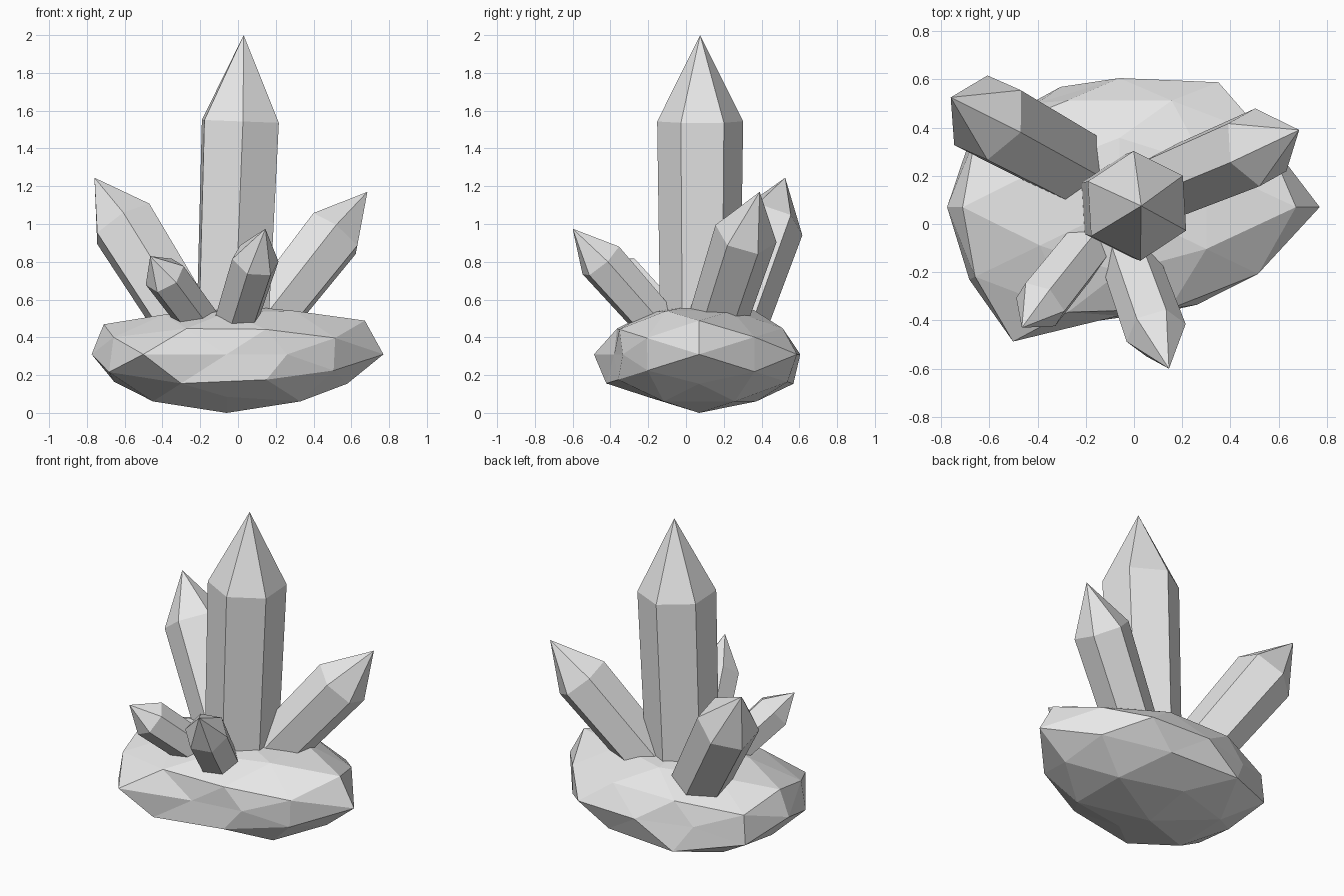
import bpy, bmesh, math
from mathutils import Vector

if "Cube" in bpy.data.objects:
    bpy.data.objects.remove(bpy.data.objects["Cube"])

stone = bpy.data.materials.new("pale_grey_stone")
stone.diffuse_color = (0.8, 0.8, 0.8, 1)
stone.use_nodes = True
stone.node_tree.nodes["Principled BSDF"].inputs["Base Color"].default_value = stone.diffuse_color


def make_object(name, bm):
    bmesh.ops.recalc_face_normals(bm, faces=bm.faces)
    mesh = bpy.data.meshes.new(name)
    bm.to_mesh(mesh)
    bm.free()
    mesh.materials.append(stone)
    obj = bpy.data.objects.new(name, mesh)
    bpy.context.collection.objects.link(obj)
    return obj


def crystal(name, base, tip, ring_dist, r0, r1, ref):
    """Six-sided prism with a pointed end; ref points toward one edge."""
    base, tip = Vector(base), Vector(tip)
    axis = (tip - base).normalized()
    u = Vector(ref)
    u = (u - axis * u.dot(axis)).normalized()
    v = axis.cross(u)
    bm = bmesh.new()
    rings = []
    for c, r in ((base, r0), (tip - axis * ring_dist, r1)):
        rings.append([bm.verts.new(c + r * (math.cos(k * math.pi / 3) * u +
                                            math.sin(k * math.pi / 3) * v)) for k in range(6)])
    lo, hi = rings
    top = bm.verts.new(tip)
    for k in range(6):
        j = (k + 1) % 6
        bm.faces.new((lo[k], lo[j], hi[j], hi[k]))
        bm.faces.new((hi[k], hi[j], top))
    bm.faces.new(lo[::-1])
    return make_object(name, bm)


# Rock: icosphere directions, each family listed with its own lumpy radii
# Sign order for each family: x -,+ outermost, then y -,+, then z -,+
families = [
    ((1, 0, 0), [.715, .83]),
    ((0, 1, 0), [.577, .686]),
    ((0, 0, 1), [.785, .67]),
    ((.5257, .8507, 0), [.84, .65, .61, .78]),
    ((.8507, 0, .5257), [.70, .765, .75, .86]),
    ((0, .5257, .8507), [.67, .66, .74, .70]),
    ((.5, .309, .809), [.78, .66, .76, .66, .78, .72, .78, .72]),
    ((.309, .809, .5), [.78, .69, .79, .70, .68, .67, .74, .70]),
    ((.809, .5, .309), [.77, .74, .76, .74, .70, .71, .75, .75]),
]
bm = bmesh.new()
radius = {}
for d, radii in families:
    signs = [(-1, 1) if c else (1,) for c in d]
    dirs = [Vector((d[0] * a, d[1] * b, d[2] * c)).normalized()
            for a in signs[0] for b in signs[1] for c in signs[2]]
    for n, r in zip(dirs, radii):
        radius[bm.verts.new(n)] = r
bmesh.ops.convex_hull(bm, input=bm.verts[:])
for vert, r in radius.items():
    n = vert.co.copy()
    vert.co = (-.06 + r * n.x, .07 + .78 * r * n.y, .31 + .395 * r * n.z)
make_object("rock_base", bm)

# Crystals
crystal("main_crystal", (-.035, .075, .3), (.03, .075, 2.0), .457, .21, .228, (.06, -1, 0))
crystal("back_left_crystal", (-.17, .20, .3), (-.76, .525, 1.245), .30, .165, .185, (-.11, -.135, -.10))
crystal("back_right_crystal", (0, .105, .3), (.685, .39, 1.17), .29, .15, .168, (.1, -.115, -.1))
crystal("front_right_crystal", (-.07, 0, .3), (.145, -.60, .975), .23, .115, .128, (.125, .06, -.03))
crystal("front_left_crystal", (-.067, .068, .3), (-.465, -.43, .83), .16, .105, .115, (-.087, .05, -.075))
